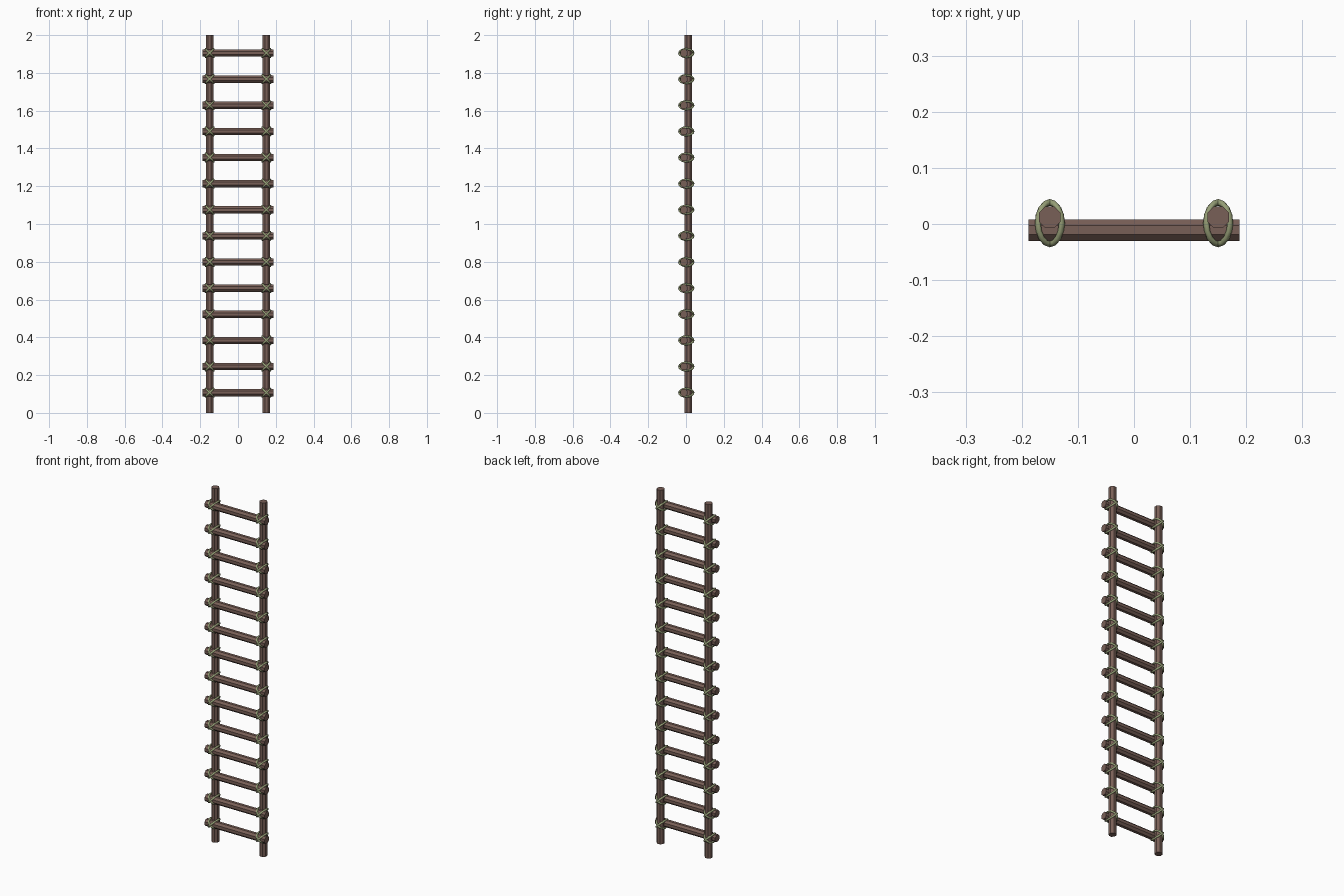
import bpy
from math import pi, radians
from mathutils import Matrix

if "Cube" in bpy.data.objects:
    bpy.data.objects.remove(bpy.data.objects["Cube"])

RAIL_X, RAIL_Y, RUNG_Y = 0.15, 0.012, -0.011
RADIUS = 0.0208
RUNGS, FIRST_Z, LAST_Z = 14, 0.107, 1.905


def material(name, rgb):
    m = bpy.data.materials.new(name)
    m.diffuse_color = (*rgb, 1)
    m.use_nodes = True
    m.node_tree.nodes["Principled BSDF"].inputs["Base Color"].default_value = m.diffuse_color
    return m


wood = material("wood", (0.19, 0.115, 0.095))
rope = material("rope", (0.30, 0.34, 0.18))


def pole(name, length, loc, rot=(0, 0, 0)):
    bpy.ops.mesh.primitive_cylinder_add(vertices=8, radius=RADIUS, depth=length,
                                        location=loc, rotation=rot)
    ob = bpy.context.object
    ob.name = name
    # turn about its own axis so flat sides face the main directions
    ob.data.transform(Matrix.Rotation(pi / 8, 4, 'Z'))
    ob.data.materials.append(wood)


def lashing(name, loc, tilt):
    # oval rope loop wrapped diagonally around a joint
    bpy.ops.mesh.primitive_torus_add(major_segments=16, minor_segments=6,
                                     major_radius=0.037, minor_radius=0.006,
                                     location=loc, rotation=(0, radians(tilt), 0))
    ob = bpy.context.object
    ob.name = name
    ob.scale = (0.82, 1, 1)
    ob.data.materials.append(rope)
    bpy.ops.object.shade_smooth()


# upright rails
for side, x in (("left", -RAIL_X), ("right", RAIL_X)):
    pole(f"{side}_rail", 2.0, (x, RAIL_Y, 1.0))

# rungs in front of the rails, with crossed rope lashings at each joint
for i in range(RUNGS):
    z = FIRST_Z + (LAST_Z - FIRST_Z) * i / (RUNGS - 1)
    pole(f"rung_{i + 1}", 0.376, (0, RUNG_Y, z), (0, pi / 2, 0))
    for side, x in (("left", -RAIL_X), ("right", RAIL_X)):
        for tilt in (45, -45):
            lashing(f"{side}_lashing_{i + 1}", (x, 0.0015, z), tilt)
